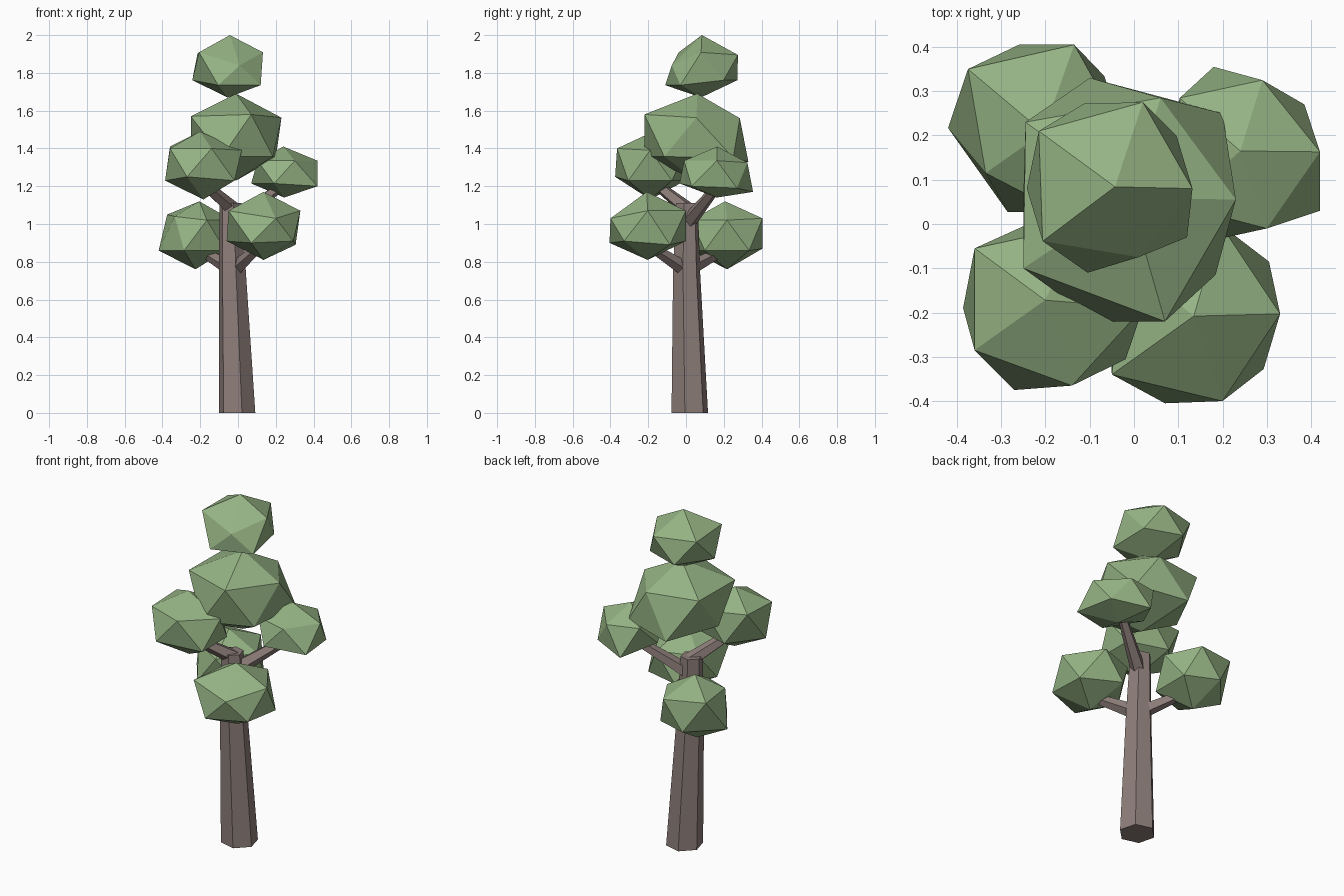
import bpy, bmesh, math
from mathutils import Vector

if "Cube" in bpy.data.objects:
    bpy.data.objects.remove(bpy.data.objects["Cube"])


def material(name, color):
    m = bpy.data.materials.new(name)
    m.diffuse_color = (*color, 1)
    m.use_nodes = True
    m.node_tree.nodes["Principled BSDF"].inputs["Base Color"].default_value = m.diffuse_color
    return m


bark = material("bark", (0.27, 0.21, 0.195))
leaf = material("leaf", (0.30, 0.45, 0.23))


def finish(bm, name, mat):
    bmesh.ops.recalc_face_normals(bm, faces=bm.faces)
    me = bpy.data.meshes.new(name)
    bm.to_mesh(me)
    bm.free()
    me.materials.append(mat)
    ob = bpy.data.objects.new(name, me)
    bpy.context.collection.objects.link(ob)


def limb(name, stations, sides, start_deg, horizontal=False):
    """Tapered prism through (x, y, z, radius) stations."""
    bm = bmesh.new()
    axis = Vector(stations[-1][:3]) - Vector(stations[0][:3])
    rot = Vector((0, 0, 1)).rotation_difference(axis)
    rings = []
    for x, y, z, r in stations:
        ring = []
        for i in range(sides):
            a = math.radians(start_deg + 360 * i / sides)
            p = Vector((r * math.cos(a), r * math.sin(a), 0))
            if horizontal:
                p = rot @ p
            ring.append(bm.verts.new(Vector((x, y, z)) + p))
        rings.append(ring)
    for a, b in zip(rings, rings[1:]):
        for i in range(sides):
            j = (i + 1) % sides
            bm.faces.new((a[i], a[j], b[j], b[i]))
    bm.faces.new(rings[0])
    bm.faces.new(rings[-1])
    finish(bm, name, bark)


# Trunk: leaning, tapered hexagon
limb("trunk", [(-0.005, 0.02, 0, 0.1), (-0.03, 0.003, 0.75, 0.074),
               (-0.04, 0.005, 1.11, 0.06)], 6, -15)

# Branches, running into the leaf clumps
branches = {
    "branch_upper_left": ((-0.03, 0.005, 1.08), (-0.19, -0.17, 1.22)),
    "branch_upper_right": ((-0.01, 0.02, 1.02), (0.2, 0.15, 1.18)),
    "branch_lower_left": ((-0.03, 0.01, 0.76), (-0.18, 0.18, 0.85)),
    "branch_lower_right": ((-0.01, -0.01, 0.765), (0.11, -0.18, 0.875)),
}
for name, (a, b) in branches.items():
    limb(name, [(*a, 0.042), (*b, 0.027)], 5, 90, True)

# Leaf clumps: centre, half size, offset of the top point from the centre
clumps = {
    "leaves_top": ((-0.055, 0.08, 1.835), (0.187, 0.192, 0.165), (0.012, 0.004)),
    "leaves_crown": ((-0.01, 0.055, 1.46), (0.24, 0.275, 0.23), (0.0, 0.005)),
    "leaves_upper_left": ((-0.183, -0.19, 1.31), (0.203, 0.187, 0.18), (-0.018, 0.018)),
    "leaves_upper_right": ((0.245, 0.163, 1.275), (0.175, 0.197, 0.135), (-0.005, 0.002)),
    "leaves_lower_left": ((-0.225, 0.217, 0.94), (0.195, 0.19, 0.18), (0.02, -0.01)),
    "leaves_lower_right": ((0.135, -0.203, 0.99), (0.195, 0.202, 0.18), (0.0, -0.005)),
}

# Hand-pulled corners: the nearest clump corner moves to each point
pulls = {
    "leaves_top": [(0.02, 0.275, 1.895), (-0.215, 0.21, 1.9), (0.01, -0.075, 1.84),
                   (-0.105, -0.11, 1.735), (0.12, -0.03, 1.735)],
    "leaves_crown": [(0.06, 0.285, 1.56), (-0.245, 0.23, 1.57), (-0.25, -0.1, 1.57),
                     (0.07, -0.22, 1.58), (0.2, 0.25, 1.35), (-0.1, 0.33, 1.33)],
    "leaves_upper_left": [(-0.36, -0.055, 1.41), (-0.36, -0.285, 1.4),
                          (-0.14, -0.365, 1.4), (-0.27, -0.375, 1.25)],
    "leaves_upper_right": [(0.29, 0.325, 1.325), (0.3, -0.01, 1.335),
                           (0.42, 0.03, 1.2), (0.385, 0.27, 1.19), (0.18, 0.355, 1.17)],
    "leaves_lower_left": [(-0.375, 0.35, 1.05), (-0.135, 0.405, 1.03),
                          (-0.335, 0.115, 1.04), (-0.26, 0.405, 0.87)],
    "leaves_lower_right": [(0.2, -0.4, 1.03), (-0.05, -0.34, 1.07),
                           (0.07, -0.405, 0.9), (0.305, -0.085, 0.89)],
}
for name, (c, h, top) in clumps.items():
    bm = bmesh.new()
    bmesh.ops.create_icosphere(bm, subdivisions=1, radius=1)
    for v in bm.verts:
        is_top = v.co.z > 0.9
        v.co = Vector((c[0] + v.co.x * h[0] / 0.894,
                       c[1] + v.co.y * h[1] / 0.851,
                       c[2] + v.co.z * h[2]))
        if is_top:
            v.co += Vector((*top, 0))
    for p in map(Vector, pulls[name]):
        min(bm.verts, key=lambda v: (v.co - p).length).co = p
    finish(bm, name, leaf)
